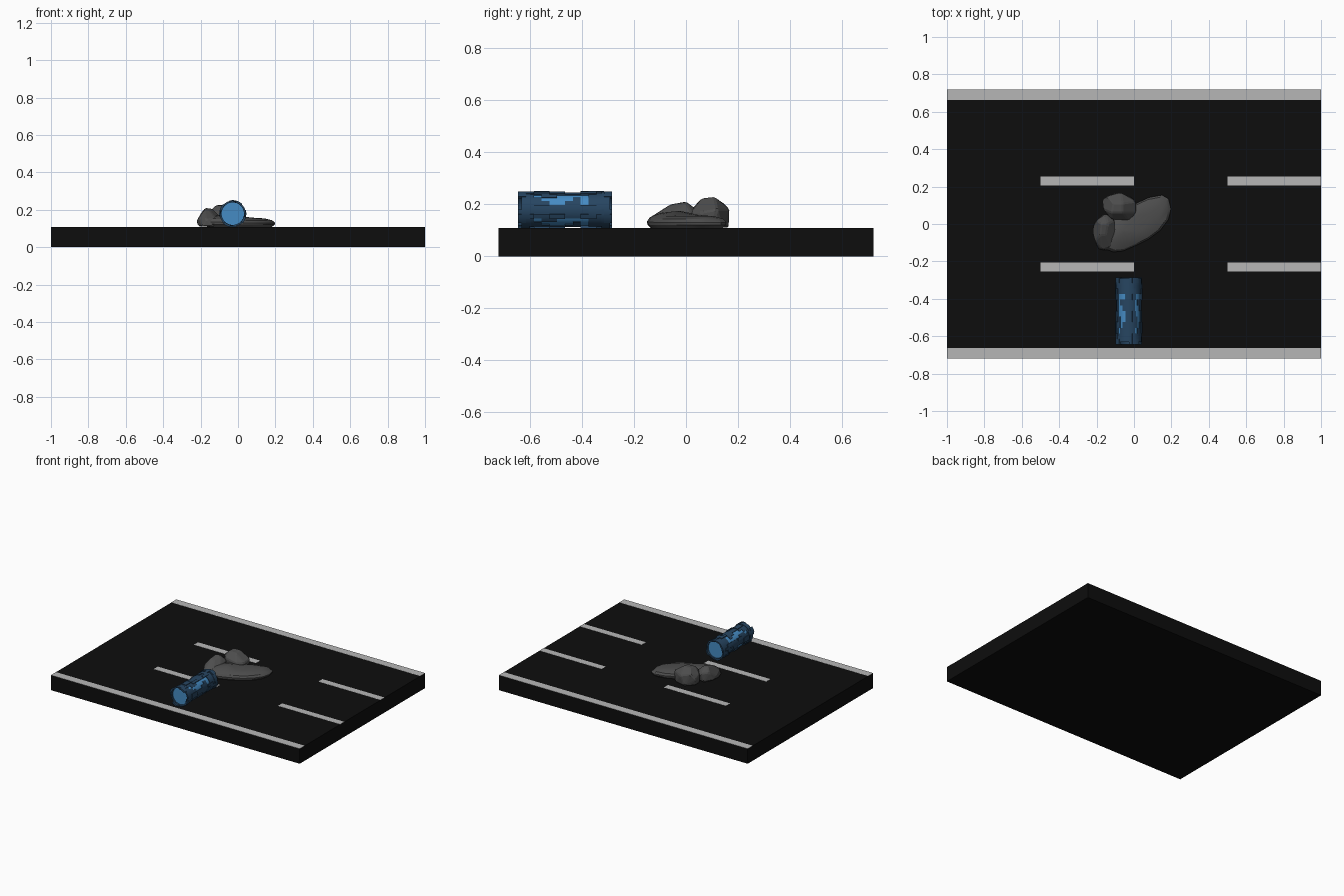
import bpy, bmesh, math
from mathutils import Vector

if "Cube" in bpy.data.objects:
    bpy.data.objects.remove(bpy.data.objects["Cube"])


def material(name, rgb):
    m = bpy.data.materials.new(name)
    m.diffuse_color = (*rgb, 1)
    m.use_nodes = True
    m.node_tree.nodes["Principled BSDF"].inputs["Base Color"].default_value = m.diffuse_color
    return m


BLACK = material("asphalt", (0.004, 0.004, 0.004))
PAINT = material("road_paint", (0.47, 0.47, 0.47))
STONE = material("stone", (0.075, 0.075, 0.075))
NAVY = material("dark_plating", (0.02, 0.06, 0.12))
BLUE = material("bright_core", (0.06, 0.26, 0.55))
TOP = 0.108


def finish(bm, name, mat, angle=None):
    bmesh.ops.recalc_face_normals(bm, faces=bm.faces)
    me = bpy.data.meshes.new(name)
    bm.to_mesh(me)
    bm.free()
    me.materials.append(mat)
    ob = bpy.data.objects.new(name, me)
    bpy.context.collection.objects.link(ob)
    if angle:
        bpy.context.view_layer.objects.active = ob
        ob.select_set(True)
        bpy.ops.object.shade_smooth_by_angle(angle=math.radians(angle))
        ob.select_set(False)
    return ob


def box(name, x0, x1, y0, y1, z0, z1, mat):
    bm = bmesh.new()
    bmesh.ops.create_cube(bm, size=1)
    for v in bm.verts:
        v.co = ((x0 + x1) / 2 + v.co.x * (x1 - x0),
                (y0 + y1) / 2 + v.co.y * (y1 - y0),
                (z0 + z1) / 2 + v.co.z * (z1 - z0))
    return finish(bm, name, mat)


# Road slab with edge lines and lane dashes
box("road_slab", -1, 1, -0.72, 0.72, 0, TOP, BLACK)
for s, side in ((-1, "front"), (1, "back")):
    box(f"edge_line_{side}", -1, 1, *sorted((s * 0.662, s * 0.72)), TOP, TOP + 0.001, PAINT)
    for i, x in enumerate((-0.5, 0.5)):
        box(f"lane_dash_{side}_{i}", x, x + 0.5, *sorted((s * 0.207, s * 0.255)),
            TOP, TOP + 0.001, PAINT)

# Long flat rock: one outline stacked at several heights
outline = [(0.15, 0.155), (0.185, 0.135), (0.198, 0.08), (0.185, 0.025), (0.14, -0.035),
           (0.08, -0.08), (0.01, -0.115), (-0.06, -0.145), (-0.11, -0.15), (-0.165, -0.13),
           (-0.185, -0.08), (-0.15, -0.02), (-0.09, 0.05), (0.0, 0.105), (0.08, 0.142)]
bm = bmesh.new()
rings = []
for scale, h in ((0.9, 0), (0.99, 0.012), (1, 0.022), (0.92, 0.036), (0.7, 0.046), (0.35, 0.05)):
    ring = []
    for x, y in outline:
        lift = h * (1 + 0.35 * max(0, -x / 0.2))
        ring.append(bm.verts.new((0.01 + (x - 0.01) * scale, y * scale, TOP + lift)))
    rings.append(ring)
n = len(outline)
for a, b in zip(rings, rings[1:]):
    for i in range(n):
        bm.faces.new((a[i], a[(i + 1) % n], b[(i + 1) % n], b[i]))
bm.faces.new(rings[0])
bm.faces.new(rings[-1])
finish(bm, "flat_rock", STONE, 30)


# Chipped boulders: convex hulls with slightly bevelled edges
def boulder(name, pts):
    bm = bmesh.new()
    for p in pts:
        bm.verts.new(p)
    res = bmesh.ops.convex_hull(bm, input=bm.verts)
    junk = {g for g in res["geom_interior"] + res["geom_unused"] if isinstance(g, bmesh.types.BMVert)}
    bmesh.ops.delete(bm, geom=list(junk), context='VERTS')
    bmesh.ops.dissolve_limit(bm, angle_limit=math.radians(10), verts=bm.verts, edges=bm.edges)
    bmesh.ops.bevel(bm, geom=list(bm.edges), offset=0.006, segments=1, affect='EDGES')
    finish(bm, name, STONE)


boulder("tall_boulder", [
    (-0.15, 0.06, 0.11), (-0.1, 0.025, 0.11), (-0.01, 0.03, 0.11), (0.01, 0.1, 0.12),
    (-0.01, 0.14, 0.11), (-0.1, 0.165, 0.11), (-0.165, 0.12, 0.12), (-0.17, 0.13, 0.16),
    (-0.165, 0.08, 0.18), (-0.12, 0.025, 0.185), (-0.03, 0.02, 0.17), (0.01, 0.06, 0.17),
    (0.012, 0.12, 0.18), (-0.07, 0.168, 0.18), (-0.14, 0.15, 0.2), (-0.12, 0.06, 0.222),
    (-0.06, 0.06, 0.222), (-0.06, 0.11, 0.228), (-0.11, 0.11, 0.226)])
boulder("low_boulder", [
    (-0.21, -0.08, 0.11), (-0.19, -0.135, 0.11), (-0.13, -0.14, 0.11), (-0.1, -0.06, 0.11),
    (-0.12, 0.03, 0.11), (-0.17, 0.045, 0.11), (-0.215, 0.0, 0.12), (-0.222, -0.04, 0.14),
    (-0.21, -0.09, 0.155), (-0.17, -0.138, 0.15), (-0.12, -0.12, 0.155), (-0.095, -0.06, 0.16),
    (-0.105, 0.02, 0.17), (-0.15, 0.055, 0.17), (-0.2, 0.02, 0.18), (-0.18, -0.06, 0.2),
    (-0.15, -0.06, 0.195), (-0.14, 0.0, 0.208), (-0.175, 0.0, 0.21)])

# Canister lying along y
CX, CZ, Y0, CELL = -0.028, 0.179, -0.645, 0.03


def polar(r, a, y):
    return Vector((CX + r * math.cos(a), y, CZ + r * math.sin(a)))


bm = bmesh.new()
lo, hi = [], []
for k in range(48):
    a = math.tau * k / 48
    lo.append(bm.verts.new(polar(0.063, a, -0.622)))
    hi.append(bm.verts.new(polar(0.063, a, -0.302)))
for k in range(48):
    j = (k + 1) % 48
    bm.faces.new((lo[k], lo[j], hi[j], hi[k]))
bm.faces.new(lo)
bm.faces.new(hi)
finish(bm, "canister_core", BLUE, 30)

# Plating map, repeated each quarter turn: 0 open, 1 low plate, 2 raised plate
PLATES = ["012211112210",
          "011100110110",
          "011000010110",
          "210110000112",
          "221122112212",
          "112211111221"]
RADII = {"0": 0, "1": 0.067, "2": 0.0725}
INNER, SUB = 0.061, 2
NA, NY = 24, 12


def level(i, j):
    return RADII[PLATES[i % 6][j]] if 0 <= j < NY else 0


bm = bmesh.new()


def quad(*pts):
    bm.faces.new([bm.verts.new(p) for p in pts])


for i in range(NA):
    for j in range(NY):
        r = level(i, j)
        if not r:
            continue
        y, y2 = Y0 + j * CELL, Y0 + (j + 1) * CELL
        step = math.tau / NA / SUB
        angles = [(i * SUB + k) * step for k in range(SUB + 1)]
        for a, b in zip(angles, angles[1:]):
            quad(polar(r, a, y), polar(r, b, y), polar(r, b, y2), polar(r, a, y2))
            quad(polar(INNER, a, y2), polar(INNER, b, y2), polar(INNER, b, y), polar(INNER, a, y))
            for jj, yy in ((j - 1, y), (j + 1, y2)):
                low = level(i, jj) or INNER
                if low < r:
                    p = [polar(r, a, yy), polar(low, a, yy), polar(low, b, yy), polar(r, b, yy)]
                    quad(*(p if jj < j else p[::-1]))
        for ii, a in ((i - 1, angles[0]), (i + 1, angles[-1])):
            low = level(ii, j) or INNER
            if low < r:
                quad(polar(r, a, y), polar(low, a, y), polar(low, a, y2), polar(r, a, y2))
bmesh.ops.remove_doubles(bm, verts=bm.verts, dist=0.0001)
finish(bm, "canister_plating", NAVY, 30)

# Dark collar at each end
for name, ya, yb in (("front_collar", -0.632, -0.6), ("back_collar", -0.324, -0.292)):
    bm = bmesh.new()
    prof = [(0.06, ya), (0.0695, ya), (0.0695, yb), (0.06, yb)]
    rows = [[bm.verts.new(polar(r, math.tau * k / 48, y)) for r, y in prof] for k in range(48)]
    for k in range(48):
        p, q = rows[k], rows[(k + 1) % 48]
        for m in range(4):
            bm.faces.new((p[m], p[(m + 1) % 4], q[(m + 1) % 4], q[m]))
    finish(bm, name, NAVY, 30)
